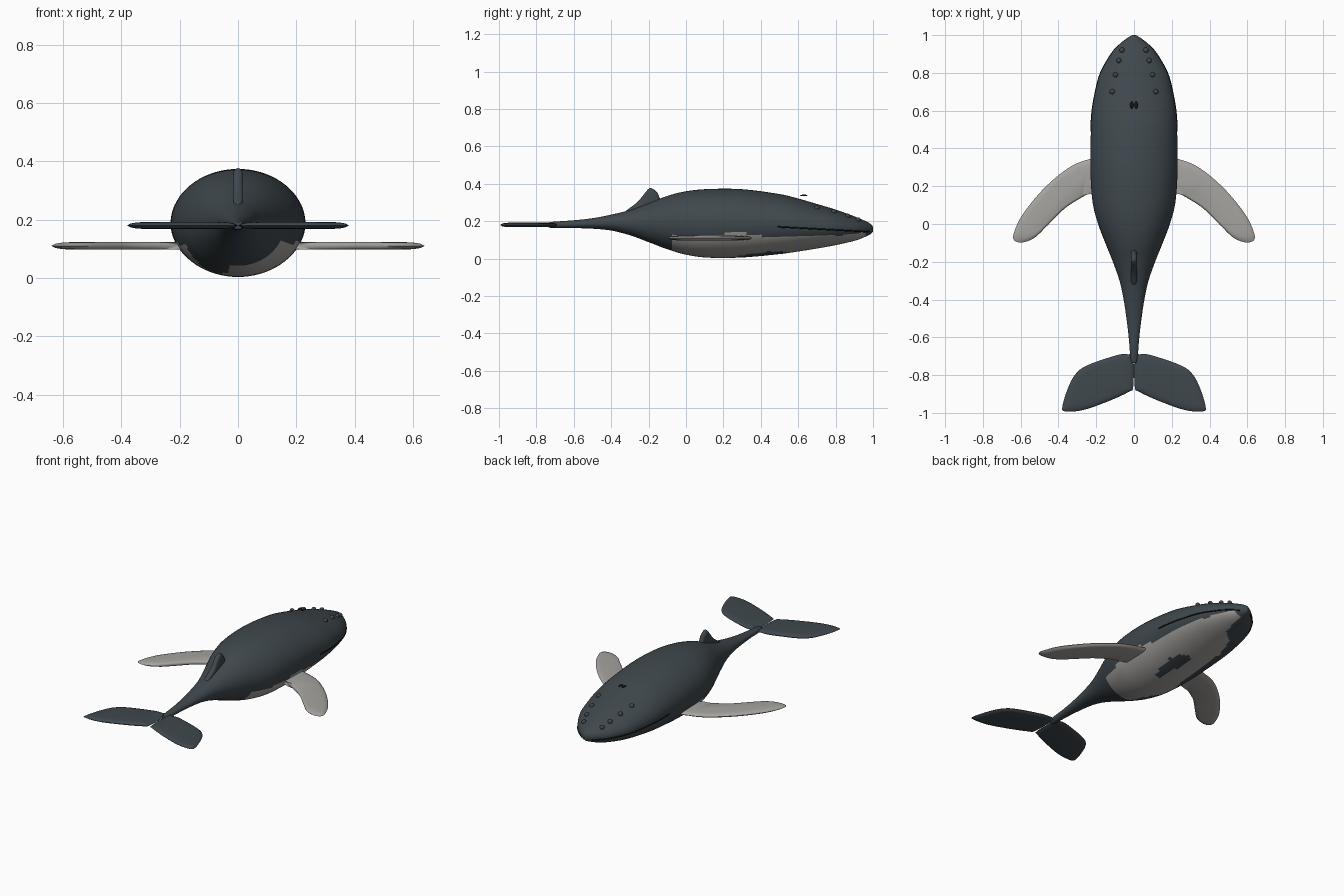
import bpy, bmesh, math
from mathutils import Vector, noise

if "Cube" in bpy.data.objects:
    bpy.data.objects.remove(bpy.data.objects["Cube"])

def material(name, rgb):
    m = bpy.data.materials.new(name)
    m.diffuse_color = (*rgb, 1)
    m.use_nodes = True
    m.node_tree.nodes["Principled BSDF"].inputs["Base Color"].default_value = m.diffuse_color
    return m

DARK = material("slate", (0.05, 0.065, 0.075))
PALE = material("pale_grey", (0.38, 0.37, 0.35))
BLACK = material("black", (0.008, 0.008, 0.01))

def spline(pts, steps, closed=False):
    """Catmull-Rom through points of any dimension."""
    n, out = len(pts), []
    for i in range(n if closed else n - 1):
        p = [pts[(i + k) % n] if closed else pts[min(max(i + k, 0), n - 1)] for k in (-1, 0, 1, 2)]
        for s in range(steps):
            t = s / steps
            out.append([b + 0.5 * t * (c - a + t * (2*a - 5*b + 4*c - d + t * (3*(b - c) + d - a)))
                        for a, b, c, d in zip(*p)])
    return out if closed else out + [list(pts[-1])]

def loft(name, rings, mats):
    bm = bmesh.new()
    vr = [[bm.verts.new(p) for p in r] for r in rings]
    n = len(vr[0])
    for a, b in zip(vr, vr[1:]):
        for i in range(n):
            bm.faces.new((a[i], a[(i+1) % n], b[(i+1) % n], b[i]))
    bm.faces.new(vr[0])
    bm.faces.new(vr[-1])
    bmesh.ops.recalc_face_normals(bm, faces=bm.faces)
    me = bpy.data.meshes.new(name)
    bm.to_mesh(me)
    bm.free()
    ob = bpy.data.objects.new(name, me)
    bpy.context.collection.objects.link(ob)
    for m in mats:
        me.materials.append(m)
    smooth(ob)
    return ob

def smooth(ob):
    bpy.ops.object.select_all(action='DESELECT')
    ob.select_set(True)
    bpy.context.view_layer.objects.active = ob
    bpy.ops.object.shade_smooth_by_angle(angle=math.radians(50))

# Body stations: y, half width, bottom z, top z
stations = [
    (-0.735, 0.008, 0.172, 0.188), (-0.72, 0.018, 0.164, 0.196), (-0.6, 0.028, 0.163, 0.205),
    (-0.5, 0.04, 0.16, 0.216), (-0.4, 0.055, 0.15, 0.235), (-0.3, 0.077, 0.125, 0.26),
    (-0.2, 0.112, 0.088, 0.296), (-0.1, 0.152, 0.05, 0.335), (0, 0.19, 0.021, 0.36),
    (0.12, 0.22, 0.005, 0.372), (0.3, 0.231, 0.006, 0.371), (0.5, 0.228, 0.024, 0.345),
    (0.6, 0.222, 0.038, 0.321), (0.7, 0.205, 0.054, 0.292), (0.8, 0.178, 0.072, 0.262),
    (0.9, 0.122, 0.095, 0.226), (0.95, 0.078, 0.113, 0.205), (0.985, 0.035, 0.13, 0.187),
    (1.0, 0.008, 0.143, 0.17)]
dense = spline(stations, 8)

def section(y):
    """Half width, centre z and half height of the body at y."""
    for a, b in zip(dense, dense[1:]):
        if y <= b[0]:
            t = (y - a[0]) / (b[0] - a[0])
            w, lo, hi = (a[k] + t * (b[k] - a[k]) for k in (1, 2, 3))
            return w, (lo + hi) / 2, (hi - lo) / 2

SEG = 72
body = loft("body", [[(w * math.cos(2*math.pi*i/SEG), y, (lo + hi)/2 + (hi - lo)/2 * math.sin(2*math.pi*i/SEG))
                      for i in range(SEG)] for y, w, lo, hi in dense], [DARK, PALE])

# Pale mottled belly patches
for f in body.data.polygons:
    c = f.center
    if -0.08 < c.y < 0.96:
        w, zc, h = section(c.y)
        v = noise.noise(Vector((c.x * 7 + 3.1, c.y * 3.2, 1.7)))
        if (c.z - zc) / h < -0.42 + 0.25 * v and v > -0.17:
            f.material_index = 1

# Thin fins: rounded outline with tapering rim, mirrored by side
def fin(name, outline, half, place, mat):
    pts = spline(outline, 6, closed=True)
    cx, cy = (sum(p[k] for p in pts) / len(pts) for k in (0, 1))
    layers = [(0.7, -1), (0.84, -0.85), (0.94, -0.55), (1, 0), (0.94, 0.55), (0.84, 0.85), (0.7, 1)]
    return loft(name, [[place(cx + s*(p[0]-cx), cy + s*(p[1]-cy), t*half) for p in pts]
                       for s, t in layers], [mat])

flipper = [(0.14, 0.35), (0.24, 0.342), (0.35, 0.295), (0.48, 0.185), (0.59, 0.05), (0.635, -0.045),
           (0.635, -0.085), (0.595, -0.098), (0.53, -0.075), (0.465, -0.015), (0.375, 0.075),
           (0.295, 0.13), (0.22, 0.17), (0.14, 0.2)]
fluke = [(0.004, -0.70), (0.03, -0.69), (0.085, -0.693), (0.245, -0.747), (0.31, -0.795), (0.35, -0.87),
         (0.379, -0.965), (0.365, -0.992), (0.27, -0.985), (0.14, -0.94), (0.03, -0.89), (0.004, -0.86)]
for side, tag in ((1, "right"), (-1, "left")):
    fin("flipper_" + tag, flipper, 0.013, lambda a, b, t: (side*a, b, 0.11 + t), PALE)
    fin("tail_fluke_" + tag, fluke, 0.012, lambda a, b, t: (side*a, b, 0.18 + t), DARK)

# Dorsal fin
dorsal = [(-0.33, 0.24), (-0.26, 0.302), (-0.205, 0.368), (-0.185, 0.376), (-0.16, 0.36),
          (-0.145, 0.335), (-0.13, 0.28), (-0.2, 0.24)]
fin("dorsal_fin", dorsal, 0.016, lambda a, b, t: (t, a, b), DARK)

def bead(name, loc, scale, mat):
    bpy.ops.mesh.primitive_uv_sphere_add(segments=16, ring_count=10, radius=1, location=loc)
    ob = bpy.context.object
    ob.name, ob.scale = name, scale
    ob.data.materials.append(mat)
    smooth(ob)

for side in (1, -1):
    # Head bumps sitting on the skin
    for x, y in ((0.063, 0.92), (0.08, 0.865), (0.098, 0.79), (0.115, 0.70)):
        w, zc, h = section(y)
        bead("head_bump", (side*x, y, zc + h*math.sqrt(1 - (x/w)**2)), (0.014,) * 3, DARK)
    # Blowholes
    bead("blowhole", (side*0.012, 0.63, 0.338), (0.009, 0.02, 0.004), BLACK)
    # Mouth line following the side of the head
    cu = bpy.data.curves.new("mouth_line", 'CURVE')
    cu.dimensions = '3D'
    cu.bevel_depth, cu.bevel_resolution, cu.use_fill_caps = 0.004, 2, True
    sp = cu.splines.new('POLY')
    sp.points.add(24)
    for i, p in enumerate(sp.points):
        y = 0.49 + 0.49 * i / 24
        z = 0.17 - 0.027 * i / 24
        w, zc, h = section(y)
        p.co = (side * w * math.sqrt(1 - ((z - zc)/h)**2), y, z, 1)
    ob = bpy.data.objects.new("mouth_line", cu)
    bpy.context.collection.objects.link(ob)
    cu.materials.append(BLACK)
